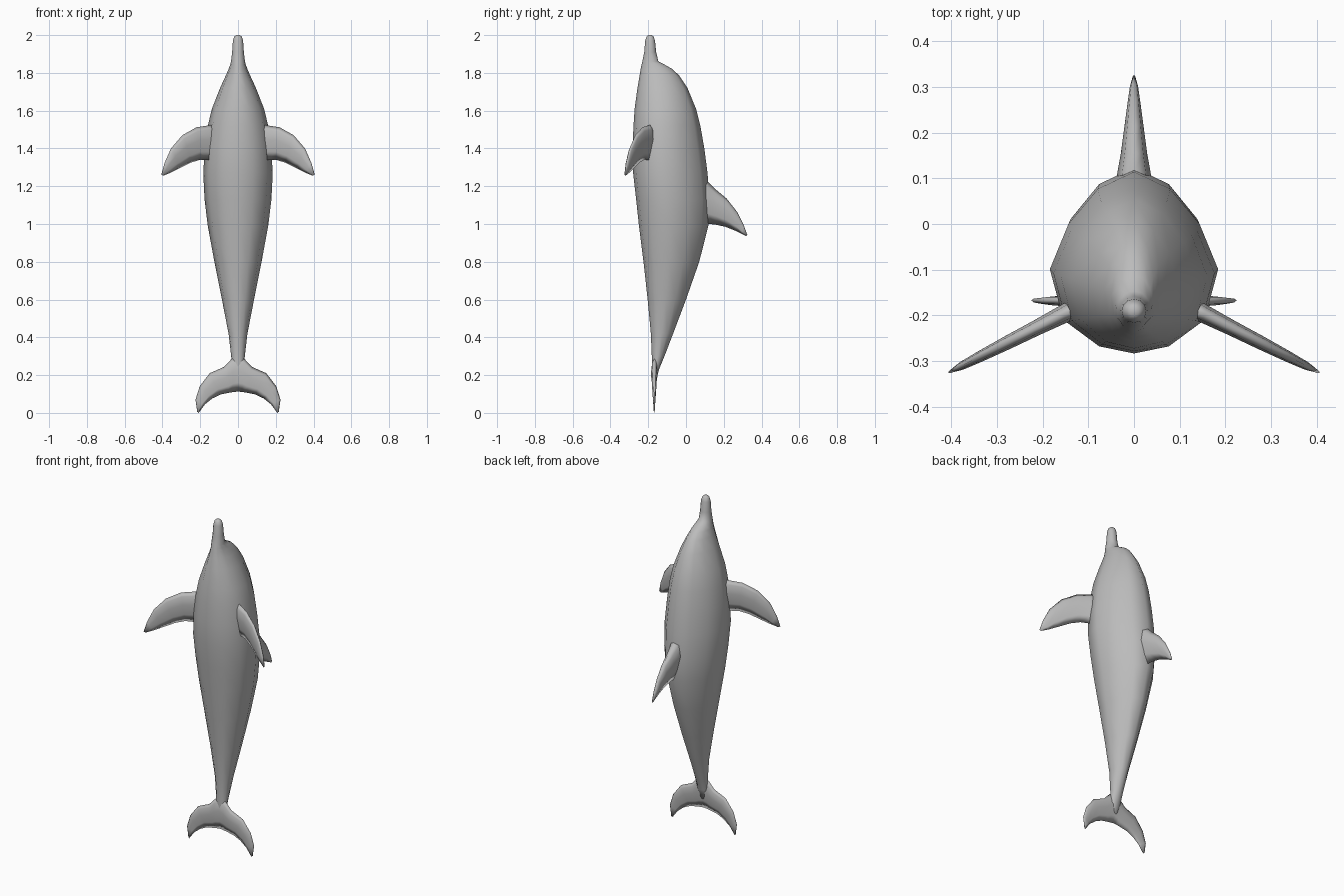
import bpy, bmesh, math
from mathutils import Vector

grey = bpy.data.materials.new("dolphin grey")
grey.diffuse_color = (0.5, 0.5, 0.5, 1)


def loft(name, rings):
    """Skin a list of equal-sized rings, close both ends and shade smooth."""
    bm = bmesh.new()
    loops = [[bm.verts.new(p) for p in ring] for ring in rings]
    n = len(loops[0])
    for a, b in zip(loops, loops[1:]):
        for i in range(n):
            j = (i + 1) % n
            bm.faces.new((a[i], a[j], b[j], b[i]))
    bm.faces.new(loops[0])
    bm.faces.new(loops[-1])
    bmesh.ops.recalc_face_normals(bm, faces=bm.faces)
    for f in bm.faces:
        f.smooth = True
    mesh = bpy.data.meshes.new(name)
    bm.to_mesh(mesh)
    bm.free()
    mesh.materials.append(grey)
    ob = bpy.data.objects.new(name, mesh)
    bpy.context.collection.objects.link(ob)
    return ob


# Fin section: fraction along the chord, fraction of half thickness
FOIL = [(0, 0), (0.12, 0.7), (0.4, 1), (0.75, 0.5),
        (1, 0), (0.75, -0.5), (0.4, -1), (0.12, -0.7)]


def fin(name, stations, normal):
    """Stations are (leading point, trailing point, half thickness)."""
    normal = Vector(normal).normalized()
    rings = []
    for lead, trail, half in stations:
        lead, trail = Vector(lead), Vector(trail)
        rings.append([lead.lerp(trail, u) + normal * half * h for u, h in FOIL])
    return loft(name, rings)


# Body: egg-shaped twelve-sided rings, round at the beak
EGG = [(0, 0), (0.43, 0.04), (0.84, 0.18), (1, 0.46), (0.78, 0.71), (0.43, 0.905), (0, 1)]
ROUND = [(math.sin(math.pi * i / 6), 0.5 - 0.5 * math.cos(math.pi * i / 6)) for i in range(7)]

# height, front y, back y, half width, roundness
BODY = [
    (2.000, -0.200, -0.180, 0.010, 1), (1.992, -0.209, -0.171, 0.020, 1),
    (1.970, -0.216, -0.164, 0.027, 1), (1.910, -0.221, -0.158, 0.031, 1),
    (1.860, -0.231, -0.146, 0.037, 1), (1.842, -0.236, -0.110, 0.042, 0.9),
    (1.820, -0.240, -0.072, 0.050, 0.8), (1.785, -0.246, -0.035, 0.065, 0.6),
    (1.720, -0.257, 0.008, 0.095, 0.4), (1.610, -0.272, 0.053, 0.138, 0.2),
    (1.520, -0.278, 0.076, 0.160, 0.1), (1.400, -0.283, 0.097, 0.176, 0),
    (1.270, -0.280, 0.114, 0.184, 0), (1.130, -0.264, 0.124, 0.177, 0),
    (0.990, -0.249, 0.118, 0.160, 0), (0.800, -0.225, 0.070, 0.125, 0),
    (0.600, -0.203, 0.000, 0.085, 0.2), (0.420, -0.186, -0.068, 0.050, 0.5),
    (0.300, -0.181, -0.114, 0.036, 0.7), (0.230, -0.179, -0.143, 0.032, 1),
    (0.170, -0.177, -0.158, 0.022, 1),
]
rings = []
for z, y0, y1, w, r in BODY:
    half = [Vector(e).lerp(Vector(c), r) for e, c in zip(EGG, ROUND)]
    outline = [(p.x, p.y) for p in half] + [(-p.x, p.y) for p in half[5:0:-1]]
    rings.append([(w * x, y0 + (y1 - y0) * t, z) for x, t in outline])
loft("body", rings)

# Pectoral fins: swept outwards and towards the belly
# leading x, z, trailing x, z, half thickness
FLIPPER = [(0.11, 1.53, 0.11, 1.32, 0.024), (0.155, 1.522, 0.155, 1.338, 0.020),
           (0.22, 1.512, 0.20, 1.340, 0.017), (0.295, 1.470, 0.25, 1.325, 0.015),
           (0.355, 1.400, 0.31, 1.295, 0.012), (0.388, 1.325, 0.36, 1.270, 0.009),
           (0.406, 1.262, 0.395, 1.256, 0.003)]


def belly_y(x):
    return -0.195 - (x - 0.15) * 0.508


for side, label in ((1, "right"), (-1, "left")):
    fin(label + "_pectoral_fin",
        [((side * a, belly_y(a), b), (side * c, belly_y(c), d), h) for a, b, c, d, h in FLIPPER],
        (side * 0.45, 0.89, 0))

# Dorsal fin: leading y, z, trailing y, z, half thickness
DORSAL = [(0.075, 1.28, 0.075, 0.99, 0.042), (0.115, 1.225, 0.115, 1.000, 0.036),
          (0.155, 1.185, 0.15, 0.998, 0.029), (0.215, 1.135, 0.21, 0.985, 0.021),
          (0.270, 1.065, 0.26, 0.965, 0.014), (0.305, 0.995, 0.295, 0.948, 0.009),
          (0.325, 0.942, 0.318, 0.936, 0.003)]
fin("dorsal_fin", [((0, a, b), (0, c, d), h) for a, b, c, d, h in DORSAL], (1, 0, 0))

# Tail flukes: one crescent, mirrored about the middle
FLUKE = [(0.216, 0.006, 0.208, 0.000, 0.002), (0.225, 0.070, 0.175, 0.045, 0.006),
         (0.203, 0.140, 0.135, 0.077, 0.010), (0.150, 0.210, 0.090, 0.098, 0.013),
         (0.075, 0.243, 0.045, 0.107, 0.016), (0.035, 0.285, 0.020, 0.111, 0.017)]


def fluke_half(side):
    return [((side * a, -0.167, b), (side * c, -0.170, d), h) for a, b, c, d, h in FLUKE]


middle = [((0, -0.163, 0.30), (0, -0.170, 0.113), 0.016)]
fin("tail_flukes", fluke_half(-1) + middle + fluke_half(1)[::-1], (0, 1, 0))
